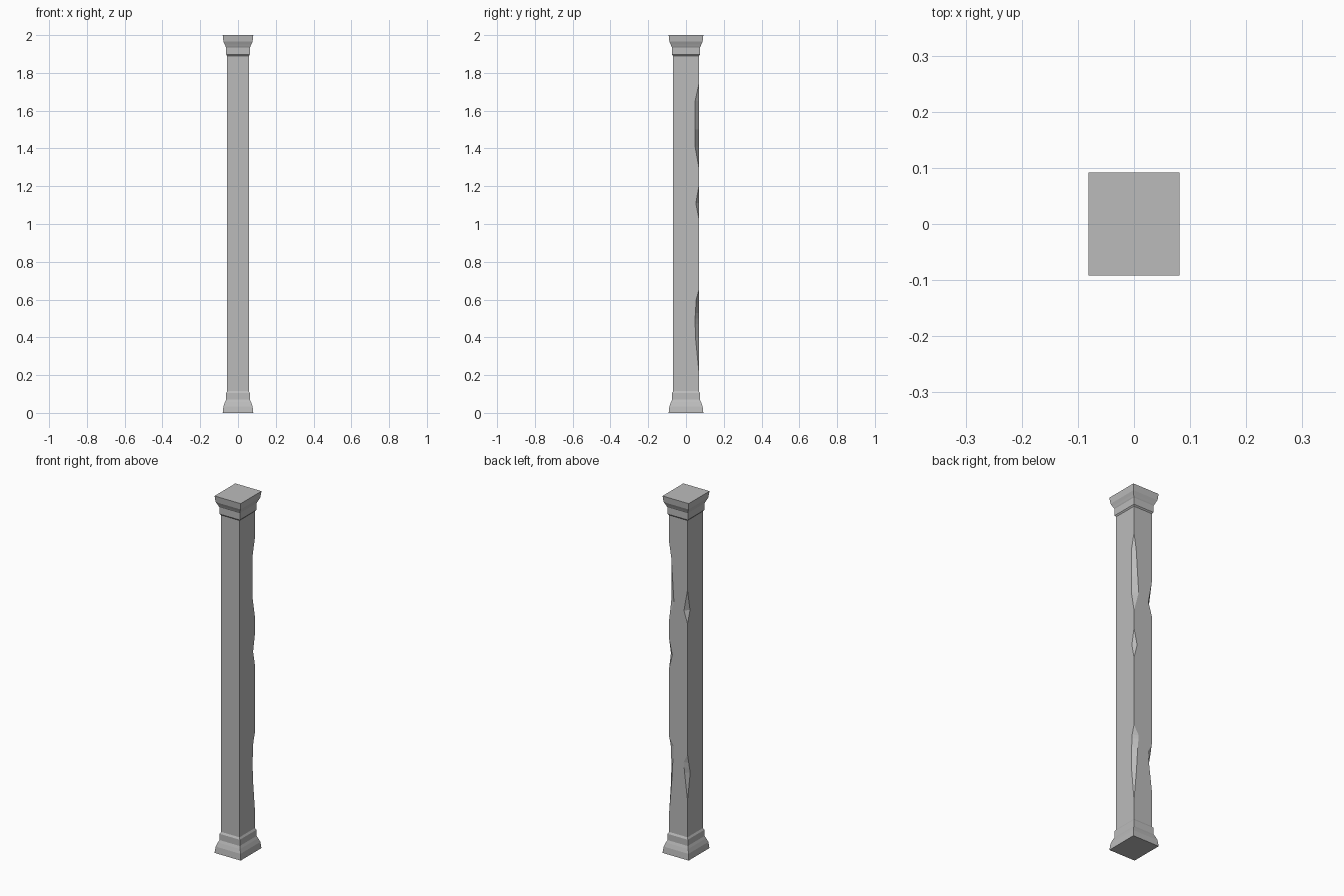
import bpy, bmesh

cube = bpy.data.objects.get("Cube")
if cube:
    bpy.data.objects.remove(cube, do_unlink=True)

stone = bpy.data.materials.new("grey_stone")
stone.use_nodes = True
GREY = (0.5, 0.5, 0.5, 1)
stone.diffuse_color = GREY
stone.node_tree.nodes["Principled BSDF"].inputs["Base Color"].default_value = GREY

HALF_X, HALF_Y = 0.057, 0.068


def stack_loops(name, loops):
    """Skin a closed solid through matching horizontal loops."""
    bm = bmesh.new()
    rings = [[bm.verts.new(p) for p in loop] for loop in loops]
    n = len(rings[0])
    for low, high in zip(rings, rings[1:]):
        for i in range(n):
            j = (i + 1) % n
            bm.faces.new((low[i], low[j], high[j], high[i]))
    bm.faces.new(rings[0][::-1])
    bm.faces.new(rings[-1])
    bmesh.ops.remove_doubles(bm, verts=bm.verts, dist=0.0001)
    bmesh.ops.dissolve_limit(bm, angle_limit=0.005, verts=bm.verts, edges=bm.edges)
    bmesh.ops.recalc_face_normals(bm, faces=bm.faces)
    mesh = bpy.data.meshes.new(name)
    bm.to_mesh(mesh)
    bm.free()
    mesh.materials.append(stone)
    obj = bpy.data.objects.new(name, mesh)
    bpy.context.collection.objects.link(obj)
    return obj


def moulding(name, profile):
    """Rectangular moulding from (z, overhang beyond the shaft)."""
    return stack_loops(name, [
        [(sx * (HALF_X + o), sy * (HALF_Y + o), z)
         for sx, sy in ((-1, -1), (1, -1), (1, 1), (-1, 1))]
        for z, o in profile])


# Chips in the two back edges: (height, cut along x, cut along y)
right_chips = [(0.1, 0, 0), (0.22, 0, 0), (0.40, 0.016, 0.018), (0.50, 0.022, 0.02),
               (0.60, 0.03, 0.014), (0.65, 0, 0), (1.03, 0, 0), (1.11, 0.02, 0.016),
               (1.20, 0, 0), (1.30, 0, 0), (1.41, 0.03, 0.02), (1.65, 0.014, 0.02),
               (1.74, 0, 0), (1.9, 0, 0)]
left_chips = [(0.1, 0, 0), (0.32, 0, 0), (0.47, 0.018, 0.024), (0.53, 0.024, 0.01),
              (0.58, 0, 0), (1.31, 0, 0), (1.38, 0.022, 0.022), (1.50, 0, 0), (1.9, 0, 0)]


def chip_at(chips, z):
    for (z0, a0, b0), (z1, a1, b1) in zip(chips, chips[1:]):
        if z <= z1:
            t = (z - z0) / (z1 - z0)
            return a0 + t * (a1 - a0), b0 + t * (b1 - b0)


# Shaft with chipped back edges
loops = []
for z in sorted({c[0] for c in right_chips + left_chips}):
    ra, rb = chip_at(right_chips, z)
    la, lb = chip_at(left_chips, z)
    loops.append([(-HALF_X, -HALF_Y, z), (HALF_X, -HALF_Y, z),
                  (HALF_X, HALF_Y - rb, z), (HALF_X - ra, HALF_Y, z),
                  (la - HALF_X, HALF_Y, z), (-HALF_X, HALF_Y - lb, z)])
stack_loops("shaft", loops)

# Foot and capital, each a flared block with a collar
moulding("foot", [(0, 0.024), (0.035, 0.020), (0.057, 0.012), (0.07, 0.006),
                  (0.105, 0.006), (0.115, 0)])
moulding("capital", [(1.89, 0), (1.897, 0.006), (1.935, 0.006), (1.94, 0.009),
                     (1.95, 0.013), (1.965, 0.020), (2.0, 0.024)])
